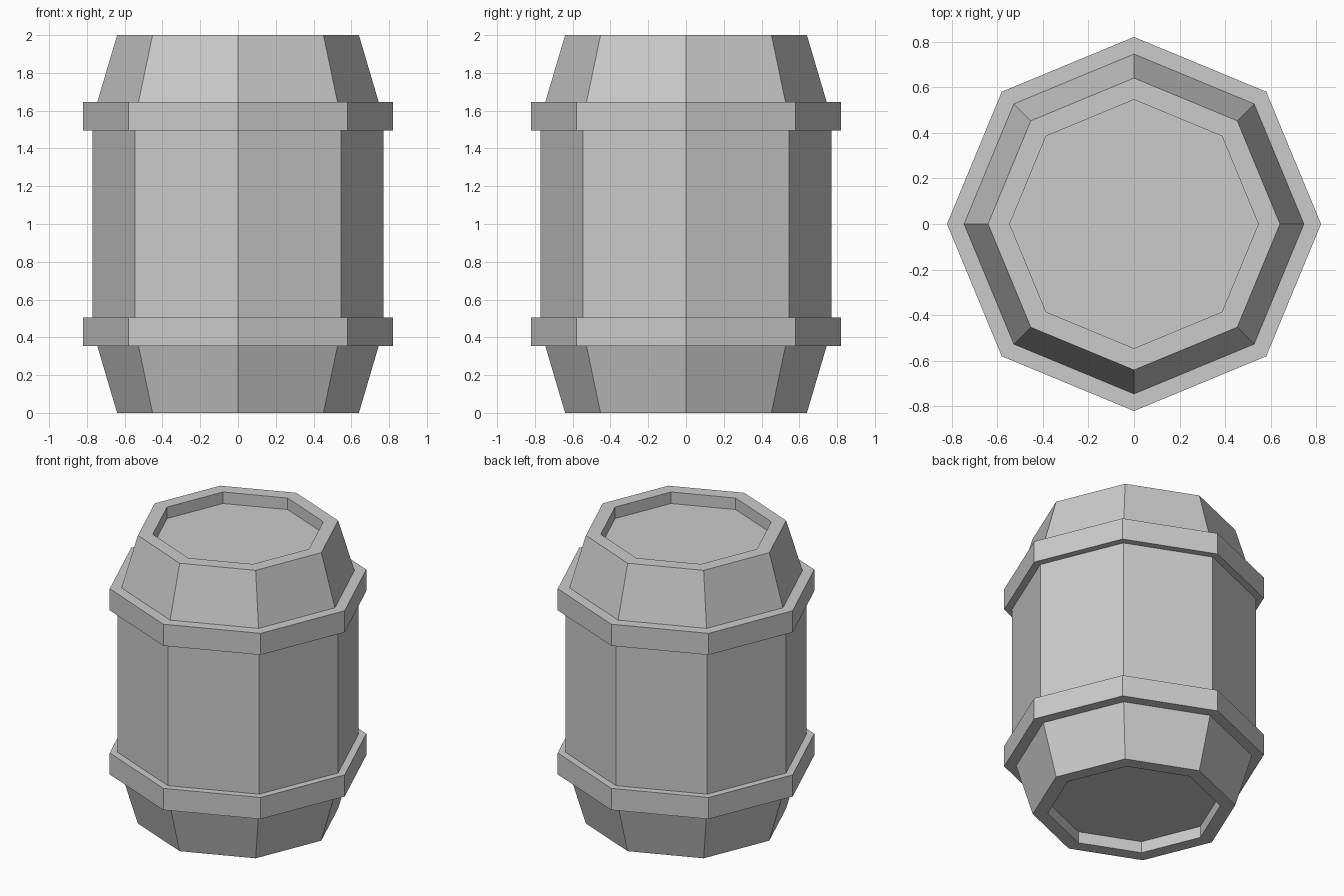
import bpy, bmesh
from math import cos, sin, tau

if "Cube" in bpy.data.objects:
    bpy.data.objects.remove(bpy.data.objects["Cube"])

SIDES = 8
HEIGHT = 2.0

# Lower half of the profile (radius, z): recessed end, tapered staves, hoop, body
half = [(0.545, 0.08), (0.545, 0.0), (0.64, 0.0), (0.745, 0.355),
        (0.82, 0.355), (0.82, 0.505), (0.77, 0.505)]
# Mirror it for the upper half
profile = half + [(r, HEIGHT - z) for r, z in reversed(half)]


def lathe(name, profile, sides):
    """Sweep a profile round z with flat sides and cap both ends."""
    bm = bmesh.new()
    rings = [[bm.verts.new((r * cos(tau * i / sides), r * sin(tau * i / sides), z))
              for i in range(sides)] for r, z in profile]
    for a, b in zip(rings, rings[1:]):
        for i in range(sides):
            j = (i + 1) % sides
            bm.faces.new((a[i], a[j], b[j], b[i]))
    bm.faces.new(rings[0][::-1])
    bm.faces.new(rings[-1])
    bmesh.ops.recalc_face_normals(bm, faces=bm.faces)
    mesh = bpy.data.meshes.new(name)
    bm.to_mesh(mesh)
    bm.free()
    obj = bpy.data.objects.new(name, mesh)
    bpy.context.collection.objects.link(obj)
    return obj


# Barrel with both hoops and recessed lids
lathe("barrel", profile, SIDES)
